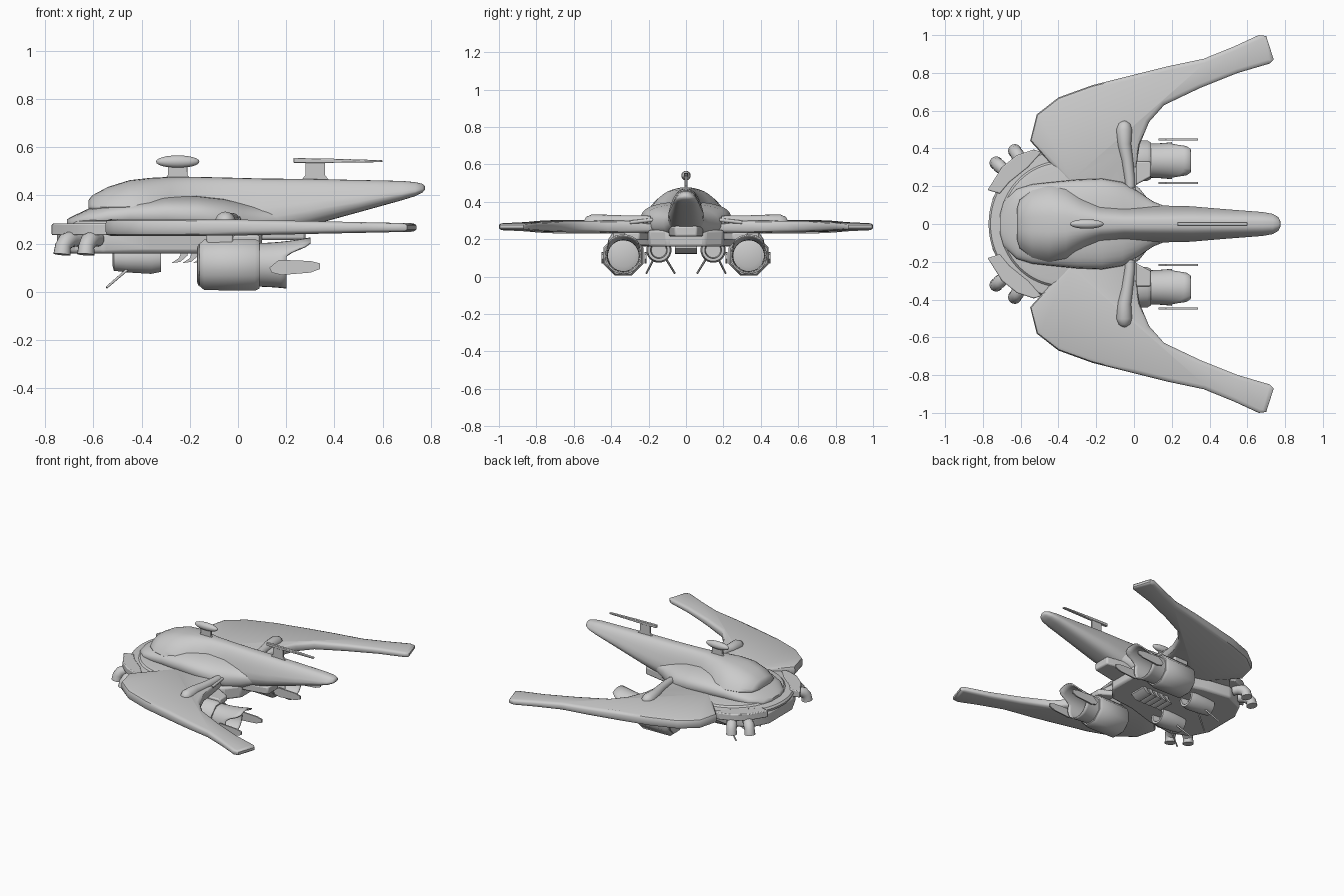
import bpy, bmesh, math
from mathutils import Vector, Matrix

cube = bpy.data.objects.get("Cube")
if cube:
    bpy.data.objects.remove(cube)

grey = bpy.data.materials.new("hull grey")
grey.use_nodes = True
grey.diffuse_color = (0.6, 0.6, 0.6, 1)
grey.node_tree.nodes["Principled BSDF"].inputs["Base Color"].default_value = (0.6, 0.6, 0.6, 1)


def finish(name, bm, bevel=0, angle=35, mirror=False):
    bmesh.ops.recalc_face_normals(bm, faces=bm.faces)
    mesh = bpy.data.meshes.new(name)
    bm.to_mesh(mesh)
    bm.free()
    mesh.materials.append(grey)
    obj = bpy.data.objects.new(name, mesh)
    bpy.context.collection.objects.link(obj)
    if mirror:
        mod = obj.modifiers.new("mirror", 'MIRROR')
        mod.use_axis = (False, True, False)
        mod.use_mirror_merge = False
    if bevel:
        mod = obj.modifiers.new("bevel", 'BEVEL')
        mod.width, mod.segments = bevel, 2
    bpy.ops.object.select_all(action='DESELECT')
    obj.select_set(True)
    bpy.context.view_layer.objects.active = obj
    bpy.ops.object.shade_smooth_by_angle(angle=math.radians(angle))
    return obj


def skin(bm, rings):
    rings = [[bm.verts.new(p) for p in ring] for ring in rings]
    for a, b in zip(rings, rings[1:]):
        for i in range(len(a)):
            j = (i + 1) % len(a)
            bm.faces.new((a[i], a[j], b[j], b[i]))
    bm.faces.new(rings[0])
    bm.faces.new(rings[-1])


def loft(name, rows, power=0.75, taper=0.0, count=32):
    # rows: x, half width, bottom, top; taper narrows the upper part
    rings = []
    for x, w, lo, hi in rows:
        ring = []
        for k in range(count):
            t = math.tau * k / count
            c, s = math.cos(t), math.sin(t)
            u = math.copysign(abs(c) ** power, c)
            v = math.copysign(abs(s) ** power, s)
            narrow = 1 - taper * max(v + 0.3, 0)
            ring.append((x, w * u * narrow, (lo + hi) / 2 + (hi - lo) / 2 * v))
        rings.append(ring)
    bm = bmesh.new()
    skin(bm, rings)
    return finish(name, bm, angle=45)


def lathe_x(name, profile, y, z, sides=32, angle=35):
    # profile: x, radius
    bm = bmesh.new()
    turns = [math.tau * (k + 0.5) / sides for k in range(sides)]
    skin(bm, [[(x, y + r * math.cos(t), z + r * math.sin(t)) for t in turns] for x, r in profile])
    return finish(name, bm, angle=angle, mirror=True)


def plate(name, outline, lo, hi, bevel=0, mirror=False, axis='z'):
    def at(p, h):
        return (p[0], p[1], h) if axis == 'z' else (p[0], h, p[1])
    bm = bmesh.new()
    skin(bm, [[at(p, lo) for p in outline], [at(p, hi) for p in outline]])
    return finish(name, bm, bevel, mirror=mirror)


def tube(name, points, radii, sides=16):
    pts = [Vector(p) for p in points]
    rings = []
    for i, p in enumerate(pts):
        way = (pts[min(i + 1, len(pts) - 1)] - pts[max(i - 1, 0)]).normalized()
        ref = Vector((1, 0, 0)) if abs(way.x) < 0.8 else Vector((0, 1, 0))
        a = way.cross(ref).normalized()
        b = way.cross(a)
        rings.append([p + radii[i] * (a * math.cos(t) + b * math.sin(t))
                      for t in (math.tau * k / sides for k in range(sides))])
    bm = bmesh.new()
    skin(bm, rings)
    return finish(name, bm, angle=45, mirror=True)


# Bridge dome, neck and tapering boom
loft("upper_fuselage", [
    (-0.62, 0.08, 0.34, 0.38), (-0.605, 0.13, 0.33, 0.4), (-0.54, 0.18, 0.31, 0.435),
    (-0.45, 0.205, 0.3, 0.463), (-0.36, 0.2, 0.28, 0.473), (-0.28, 0.16, 0.25, 0.477),
    (-0.18, 0.115, 0.22, 0.477), (-0.05, 0.1, 0.2, 0.474), (0.1, 0.1, 0.222, 0.47),
    (0.3, 0.095, 0.275, 0.468), (0.5, 0.078, 0.33, 0.464), (0.68, 0.064, 0.38, 0.46),
    (0.735, 0.054, 0.397, 0.455), (0.765, 0.036, 0.412, 0.448), (0.775, 0.015, 0.423, 0.438)],
    power=0.65, taper=0.33)

# Shoulder layer that wraps the neck
loft("shoulder_hull", [
    (-0.71, 0.05, 0.27, 0.3), (-0.69, 0.12, 0.26, 0.312), (-0.62, 0.185, 0.25, 0.345),
    (-0.54, 0.21, 0.25, 0.37), (-0.45, 0.22, 0.25, 0.385),
    (-0.3, 0.235, 0.24, 0.4), (-0.17, 0.24, 0.23, 0.4), (-0.06, 0.222, 0.21, 0.388),
    (0.02, 0.175, 0.2, 0.37), (0.1, 0.12, 0.215, 0.355), (0.2, 0.08, 0.26, 0.345)],
    power=0.82)

# Stepped saucer
bm = bmesh.new()
profile = [(0.02, 0.3), (0.3, 0.298), (0.325, 0.293), (0.335, 0.282),
           (0.385, 0.278), (0.395, 0.265), (0.385, 0.245), (0.33, 0.24), (0.02, 0.235)]
skin(bm, [[(-0.375 + r * math.cos(t), r * math.sin(t), z)
           for t in (math.tau * k / 64 for k in range(64))] for r, z in profile])
finish("saucer", bm)

# Raised rim segments and lower keel
plate("rim_segment", [(-0.775, 0.18), (-0.70, 0.3), (-0.62, 0.365), (-0.53, 0.395),
                      (-0.49, 0.38), (-0.56, 0.3), (-0.66, 0.22), (-0.71, 0.16)],
      0.235, 0.283, 0.006, True)
half = [(-0.75, 0.13), (-0.69, 0.25), (-0.56, 0.31), (-0.36, 0.28),
        (-0.16, 0.22), (0.02, 0.2), (0.1, 0.1)]
plate("lower_keel", half + [(x, -y) for x, y in reversed(half)], 0.16, 0.25, 0.015)
plate("rear_keel", [(-0.02, 0.1), (0.13, 0.09), (0.28, 0.06),
                    (0.28, -0.06), (0.13, -0.09), (-0.02, -0.1)], 0.215, 0.27, 0.01)

# Swept wings: bevelled edges, thinner toward the tip
outline = [(-0.02, 0.1), (-0.3, 0.1), (-0.35, 0.22), (-0.55, 0.44), (-0.515, 0.58),
           (-0.40, 0.67), (-0.22, 0.735), (0.0, 0.79), (0.18, 0.835), (0.37, 0.875),
           (0.53, 0.94), (0.66, 1.0), (0.70, 0.995), (0.74, 0.87), (0.72, 0.85), (0.55, 0.8),
           (0.35, 0.72), (0.16, 0.63), (0.08, 0.54), (0.03, 0.42), (0.0, 0.22)]
rings = []
for inset, level in ((0.022, -1), (0.006, -0.8), (0, -0.45), (0, 0.45), (0.006, 0.8), (0.022, 1)):
    ring = []
    for i, p in enumerate(outline):
        a, b = Vector(outline[i - 1]), Vector(outline[(i + 1) % len(outline)])
        d = (b - a).normalized()
        q = Vector(p) + Vector((d.y, -d.x)) * inset
        thick = 0.035 - 0.017 * max(0, min(1, (p[0] + 0.1) / 0.8))
        ring.append((q.x, q.y, 0.267 + thick * level))
    rings.append(ring)
bm = bmesh.new()
skin(bm, rings)
finish("wing", bm, angle=40, mirror=True)

# Rounded pods and bracing rods on the wing roots
tube("wing_pod", [(-0.02, 0.19, 0.3), (-0.022, 0.24, 0.3), (-0.035, 0.34, 0.298),
                  (-0.05, 0.42, 0.295), (-0.052, 0.5, 0.29), (-0.05, 0.53, 0.288),
                  (-0.049, 0.545, 0.285)], [0.025, 0.027, 0.03, 0.036, 0.043, 0.032, 0.012])
tube("brace_rod", [(0.0, 0.12, 0.31), (0.005, 0.3, 0.29)], [0.01, 0.01], 10)

# Main engines with octagonal cowls and recessed nozzles
ey, ez = 0.335, 0.112
lathe_x("engine_cowl", [(-0.16, 0.075), (-0.16, 0.095), (-0.14, 0.113), (0.07, 0.116),
                        (0.09, 0.105), (0.09, 0.095), (0.02, 0.09)], ey, ez, 8, 50)
lathe_x("engine_core", [(-0.17, 0.07), (-0.165, 0.085), (0.04, 0.085), (0.05, 0.06)], ey, ez)

# Open hood behind each engine, with a flared flap on the upper side
bm = bmesh.new()
steps = 32
grid = []
for k in range(steps):
    t = math.tau * k / steps
    rise = max(0, min(1, (math.sin(t) - 0.4) / 0.45))
    rise = rise * rise * (3 - 2 * rise)
    reach = 0.2 + 0.1 * rise
    ring = []
    for f in range(7):
        u = f / 6
        r = 0.09 + (0.008 + 0.016 * rise) * u * u
        ring.append(bm.verts.new((0.06 + (reach - 0.06) * u, ey + r * math.cos(t),
                                  ez + r * math.sin(t))))
    grid.append(ring)
for a, b in zip(grid, grid[1:] + grid[:1]):
    for f in range(6):
        bm.faces.new((a[f], a[f + 1], b[f + 1], b[f]))
hood = finish("exhaust_hood", bm, mirror=True)
solid = hood.modifiers.new("wall", 'SOLIDIFY')
solid.thickness = 0.008

# Side vanes and pylons
vane = [(0.13, 0.1), (0.17, 0.133), (0.3, 0.128), (0.34, 0.118),
        (0.34, 0.095), (0.3, 0.08), (0.18, 0.07), (0.14, 0.08)]
for side, name in ((0.217, "inner_vane"), (0.447, "outer_vane")):
    plate(name, vane, side - 0.005, side + 0.005, 0, True, 'y')
plate("engine_pylon", [(-0.13, 0.28), (-0.02, 0.28), (-0.02, 0.39), (-0.13, 0.39)],
      0.18, 0.25, 0.008, True)
plate("pylon_brace", [(-0.02, 0.19), (0.09, 0.25), (0.09, 0.33), (-0.02, 0.33)],
      0.195, 0.235, 0.008, True)

# Small belly thrusters with landing probes
lathe_x("belly_thruster", [(-0.52, 0.035), (-0.515, 0.055), (-0.46, 0.062), (-0.36, 0.068),
                           (-0.32, 0.06), (-0.32, 0.045), (-0.37, 0.04)], 0.145, 0.142, 20)
for name, top, foot in (("inner_probe", 0.11, 0.06), ("outer_probe", 0.17, 0.212)):
    tube(name, [(-0.45, top, 0.1), (-0.545, foot, 0.018)], [0.006, 0.005], 8)

# Slanted belly vents
for i in range(5):
    x = -0.25 + 0.045 * i
    plate("belly_vent", [(x - 0.025, 0.12), (x + 0.01, 0.124), (x + 0.04, 0.15),
                         (x + 0.04, 0.165), (x + 0.015, 0.165), (x + 0.005, 0.14)],
          -0.06, 0.06, 0, False, 'y')

# Bent exhaust pipes on the rim
for cx, cy in ((-0.705, 0.3), (-0.613, 0.36)):
    d = Vector((cx + 0.375, cy, 0)).normalized()
    base = Vector((cx, cy, 0))
    tube("rim_pipe", [base + d * o + Vector((0, 0, z)) for o, z in
                      ((-0.06, 0.218), (-0.02, 0.22), (0.01, 0.21), (0.028, 0.19), (0.033, 0.155))],
         [0.03, 0.034, 0.036, 0.033, 0.036])

# Dorsal pod and blade antenna
bm = bmesh.new()
bmesh.ops.create_uvsphere(bm, u_segments=24, v_segments=12, radius=1,
                          matrix=Matrix.Translation((-0.25, 0, 0.54))
                          @ Matrix.Diagonal((0.09, 0.025, 0.026, 1)))
finish("dorsal_pod", bm, angle=60)
plate("dorsal_pod_stalk", [(-0.31, 0.46), (-0.19, 0.46), (-0.21, 0.485), (-0.21, 0.53),
                           (-0.29, 0.53), (-0.29, 0.485)], -0.008, 0.008, 0.003, axis='y')
plate("blade_antenna", [(0.23, 0.535), (0.36, 0.535), (0.6, 0.538), (0.6, 0.546),
                        (0.4, 0.552), (0.23, 0.555)], -0.01, 0.01, 0.003, axis='y')
plate("blade_stalk", [(0.26, 0.46), (0.38, 0.46), (0.36, 0.485), (0.36, 0.54),
                      (0.28, 0.54), (0.28, 0.485)], -0.006, 0.006, axis='y')
